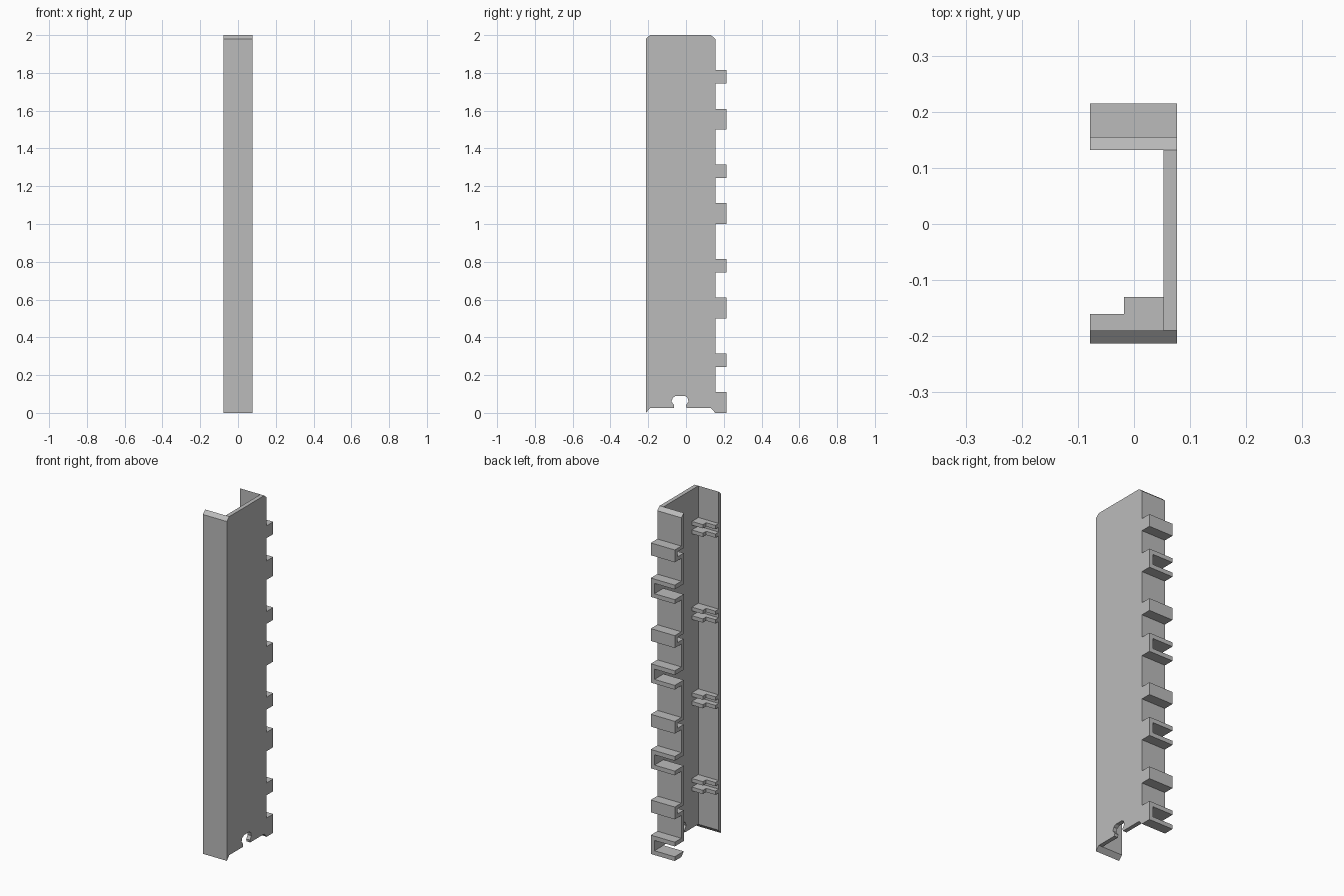
import bpy
import bmesh

cube = bpy.data.objects.get("Cube")
if cube:
    bpy.data.objects.remove(cube, do_unlink=True)

grey = bpy.data.materials.new("plain grey")
grey.use_nodes = True
colour = (0.5, 0.5, 0.5, 1)
grey.diffuse_color = colour
grey.node_tree.nodes["Principled BSDF"].inputs["Base Color"].default_value = colour

# Main dimensions
LEFT, RIGHT = -0.078, 0.077
WEB = 0.053                      # inner face of the web
FRONT, FRONT_IN = -0.213, -0.19
BACK_IN, BACK, TAB = 0.132, 0.155, 0.215
LOW, HIGH, TOP = 0.025, 1.98, 2.0
PITCH = 0.5


def prism(name, profile, x0, x1):
    """Extrude a (y, z) profile along x."""
    bm = bmesh.new()
    face = bm.faces.new([bm.verts.new((x0, y, z)) for y, z in profile])
    out = bmesh.ops.extrude_face_region(bm, geom=[face])
    moved = [v for v in out["geom"] if isinstance(v, bmesh.types.BMVert)]
    bmesh.ops.translate(bm, verts=moved, vec=(x1 - x0, 0, 0))
    bmesh.ops.recalc_face_normals(bm, faces=bm.faces)
    mesh = bpy.data.meshes.new(name)
    bm.to_mesh(mesh)
    bm.free()
    mesh.materials.append(grey)
    obj = bpy.data.objects.new(name, mesh)
    bpy.context.collection.objects.link(obj)
    return obj


def box(name, x0, x1, y0, y1, z0, z1):
    return prism(name, [(y0, z0), (y1, z0), (y1, z1), (y0, z1)], x0, x1)


# Web with keyhole notch in its lower edge
keyhole = [(-0.065, LOW), (-0.062, 0.04), (-0.077, 0.06), (-0.07, 0.08),
           (-0.055, 0.09), (-0.005, 0.09), (0.008, 0.08), (0.013, 0.06),
           (0, 0.04), (0.003, LOW)]
prism("web", [(FRONT, 0), (FRONT_IN, LOW)] + keyhole +
      [(BACK_IN, LOW), (BACK, 0), (BACK, HIGH), (BACK_IN, TOP),
       (FRONT_IN, TOP), (FRONT, HIGH)], WEB, RIGHT)

# Front flange with bevelled ends
prism("front_flange", [(FRONT, 0), (FRONT_IN, LOW), (FRONT_IN, TOP),
                       (FRONT, HIGH)], LEFT, WEB)

# Back flange, interrupted by the clip slots
slots = []
for k in range(4):
    z = k * PITCH
    slots += [(z + 0.025, z + 0.085), (z + 0.265, z + 0.295)]
prism("back_flange_foot", [(BACK_IN, LOW), (BACK, 0), (BACK, LOW)], LEFT, WEB)
for (_, z0), (z1, _) in zip(slots, slots[1:]):
    box("back_flange_segment", LEFT, WEB, BACK_IN, BACK, z0, z1)
end = slots[-1][1]
prism("back_flange_top", [(BACK_IN, end), (BACK, end), (BACK, HIGH),
                          (BACK_IN, TOP)], LEFT, WEB)

for k in range(4):
    z = k * PITCH
    # Large open clip: two arms and an end wall
    box("large_clip_lower_arm", LEFT, WEB, BACK, TAB, z, z + 0.025)
    box("large_clip_upper_arm", LEFT, WEB, BACK, TAB, z + 0.085, z + 0.11)
    box("large_clip_end", WEB, RIGHT, BACK, TAB, z, z + 0.11)

    # Small clip: closed at the back, slot towards the open side
    s0, s1 = z + 0.243, z + 0.315
    prism("small_clip", [(BACK, s0), (TAB, s0), (TAB, s1), (BACK, s1),
                         (BACK, z + 0.295), (0.19, z + 0.295),
                         (0.19, z + 0.265), (BACK, z + 0.265)], LEFT, WEB)
    box("small_clip_end", WEB, RIGHT, BACK, TAB, s0, s1)

    # Pair of stepped ribs inside the front flange
    for r in (s0, s1 - 0.022):
        box("rib_deep", -0.018, WEB, FRONT_IN, -0.13, r, r + 0.022)
        box("rib_shallow", LEFT, -0.018, FRONT_IN, -0.16, r, r + 0.022)
